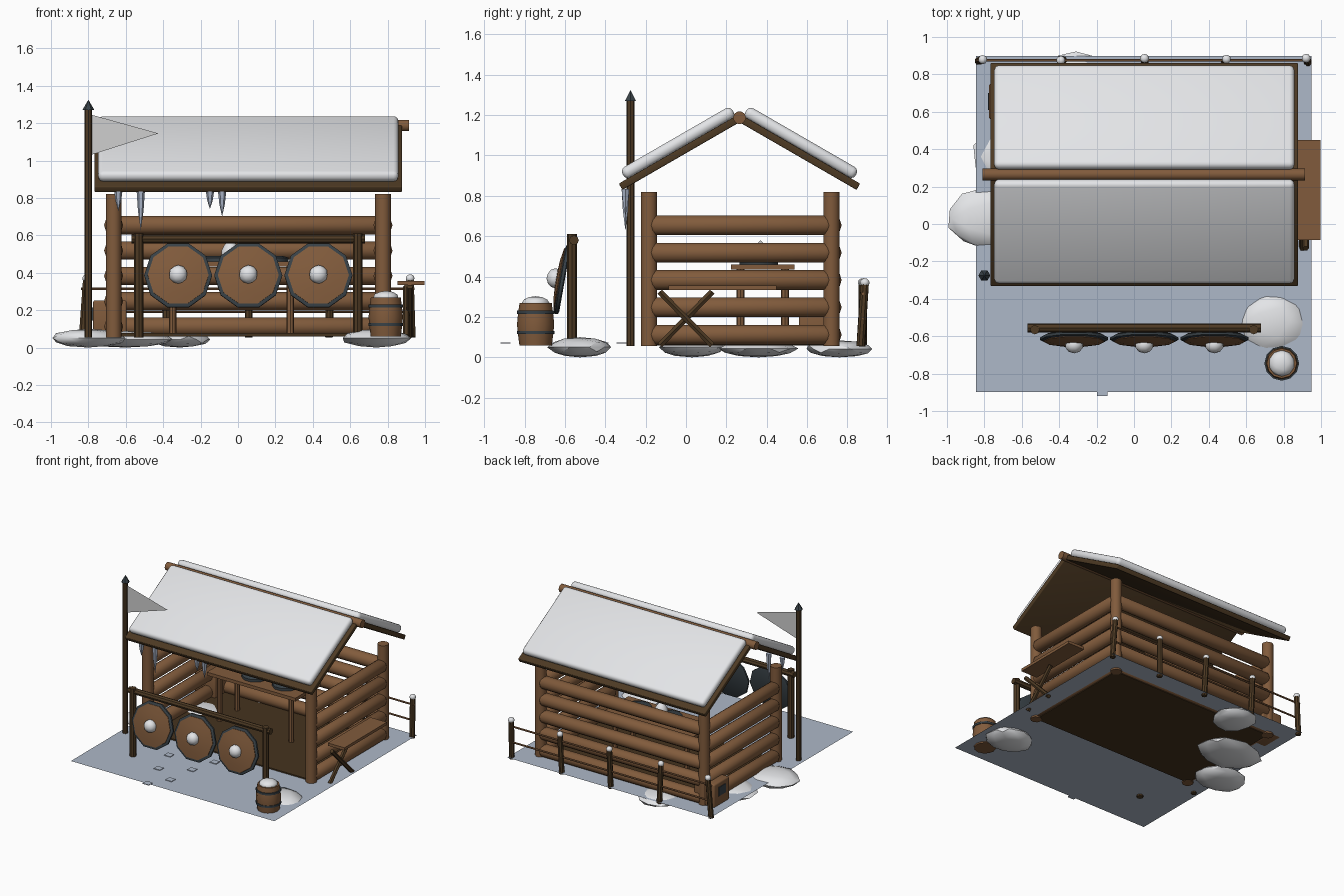
import bpy, bmesh, math, random
from mathutils import Vector, Matrix

random.seed(4)
if "Cube" in bpy.data.objects:
    bpy.data.objects.remove(bpy.data.objects["Cube"])


def material(name, r, g, b):
    m = bpy.data.materials.new(name)
    m.use_nodes = True
    m.diffuse_color = (r, g, b, 1)
    m.node_tree.nodes["Principled BSDF"].inputs["Base Color"].default_value = (r, g, b, 1)
    return m


WOOD = material("warm_wood", .22, .105, .045)
DARK = material("dark_wood", .075, .042, .017)
FLOOR = material("floor_wood", .06, .033, .013)
SNOW = material("snow", .78, .79, .81)
GROUND = material("icy_ground", .42, .48, .58)
IRON = material("iron", .04, .053, .062)
CLOTH = material("flag_cloth", .62, .62, .62)
ICE = material("ice", .42, .48, .6)


def finish(name, bm, mat, smooth=True):
    me = bpy.data.meshes.new(name)
    bmesh.ops.recalc_face_normals(bm, faces=bm.faces)
    bm.to_mesh(me)
    bm.free()
    me.materials.append(mat)
    if smooth:
        me.shade_smooth()
        me.set_sharp_from_angle(angle=math.radians(40))
    ob = bpy.data.objects.new(name, me)
    bpy.context.collection.objects.link(ob)
    return ob


def lathe(name, base, axis, profile, mat, n=10, turn=0.0, smooth=True):
    """Spin (radius, height) pairs around an axis that starts at base."""
    bm = bmesh.new()
    rot = Vector(axis).to_track_quat('Z', 'Y')
    rings = []
    for r, h in profile:
        ring = []
        for i in range(n):
            a = math.tau * i / n + turn
            ring.append(bm.verts.new(Vector(base) + rot @ Vector((r * math.cos(a), r * math.sin(a), h))))
        rings.append(ring)
    for lo, hi in zip(rings, rings[1:]):
        for i in range(n):
            bm.faces.new((lo[i], lo[i - 1], hi[i - 1], hi[i]))
    bm.faces.new(rings[0])
    bm.faces.new(rings[-1])
    bmesh.ops.remove_doubles(bm, verts=bm.verts, dist=1e-5)
    return finish(name, bm, mat, smooth)


def rod(name, p, q, r, mat, n=8, chamfer=0.0):
    d = Vector(q) - Vector(p)
    prof = [(r, 0), (r, d.length)]
    if chamfer:
        prof = [(r * .6, 0), (r, chamfer), (r, d.length - chamfer), (r * .6, d.length)]
    return lathe(name, p, d, prof, mat, n)


def box(name, centre, size, mat, tilt=0.0, bevel=0.0):
    bm = bmesh.new()
    bmesh.ops.create_cube(bm, size=1)
    bm.transform(Matrix.Translation(centre) @ Matrix.Rotation(tilt, 4, 'X') @ Matrix.Diagonal((*size, 1)))
    if bevel:
        bmesh.ops.bevel(bm, geom=bm.edges[:], offset=bevel, segments=3, profile=.5, affect='EDGES')
    return finish(name, bm, mat, bevel > 0)


def blob(name, centre, size, mat, rough=0.0, detail=2):
    bm = bmesh.new()
    bmesh.ops.create_icosphere(bm, subdivisions=detail, radius=1)
    for v in bm.verts:
        v.co.xy *= 1 + random.uniform(-rough, rough)
    bm.transform(Matrix.Translation(centre) @ Matrix.Diagonal((*size, 1)))
    return finish(name, bm, mat)


G = .068                                   # ground height
X0, X1, Y0, Y1 = -.665, .775, -.184, .72   # wall centre lines

# Ground and floor
bm = bmesh.new()
bmesh.ops.create_grid(bm, x_segments=1, y_segments=1, size=.897)
bm.transform(Matrix.Translation((.052, 0, G)))
finish("ground", bm, GROUND, False)
box("floor", ((X0 + X1) / 2, (Y0 + Y1) / 2, G), (X1 - X0, Y1 - Y0, .02), FLOOR)

# Footprints leading to the hut
for x, y in [(-.17, -.895), (-.07, -.75), (-.25, -.64), (-.04, -.52), (-.32, -.41), (.02, -.32)]:
    box("footprint", (x, y, G + .003), (.055, .05, .005), GROUND)

# Corner posts and log walls
for x in (X0, X1):
    for y in (Y0, Y1):
        rod("corner_post", (x, y, .055), (x, y, .82), .042, WOOD, 10)
for i in range(5):
    z = .112 + i * .1355
    for x in (X0, X1):
        rod("side_log", (x, Y0, z), (x, Y1, z), .051, WOOD, 10, .03)
    rod("back_log", (X0, Y1, z), (X1, Y1, z), .051, WOOD, 10, .03)

# Gable roof with snow slabs
PITCH = math.radians(30)
rod("ridge_beam", (-.81, .265, 1.187), (.915, .265, 1.187), .032, WOOD, 10)
for side in (-1, 1):
    down = Vector((0, side * math.cos(PITCH), -math.sin(PITCH)))
    up = Vector((0, side * math.sin(PITCH), math.cos(PITCH)))
    ridge = Vector((.055, .265, 1.185))
    box("roof_panel", ridge + down * .34, (1.645, .68, .036), DARK, -side * PITCH, .006)
    box("roof_snow", ridge + down * .325 + up * .046, (1.605, .63, .06), SNOW, -side * PITCH, .026)

# Icicles on the front eave
for x, tip in ((-.64, .73), (-.52, .625), (-.15, .74), (-.085, .7)):
    lathe("icicle", (x, -.3, .835), (0, 0, -1), [(.022, 0), (.015, (.835 - tip) * .5), (0, .835 - tip)], ICE, 6)

# Flagpole and pennant
rod("flagpole", (-.8, -.275, .055), (-.8, -.275, 1.275), .02, DARK)
lathe("flagpole_tip", (-.8, -.275, 1.27), (0, 0, 1), [(.032, 0), (0, .055)], IRON, 6)
bm = bmesh.new()
corners = [bm.verts.new(c) for c in ((-.785, -.275, 1.245), (-.785, -.275, 1.03), (-.425, -.275, 1.145))]
bm.faces.new(corners)
finish("pennant", bm, CLOTH, False)

# Shield rack
for x in (-.53, .64):
    rod("rack_post", (x, -.565, .055), (x, -.565, .61), .025, DARK)
rod("rack_beam", (-.57, -.555, .58), (.68, -.555, .58), .024, DARK)

# Shields leaning on the rack
lean = math.radians(10)
face_dir = Vector((0, -math.cos(lean), math.sin(lean)))
for x in (-.32, .055, .43):
    c = Vector((x, -.612, .385))
    lathe("shield_rim", c - face_dir * .012, face_dir, [(.17, 0), (.182, .006), (.182, .02), (.165, .026)], IRON, 10)
    lathe("shield_face", c, face_dir, [(.163, 0), (.163, .018), (.1, .028), (0, .034)], WOOD, 10)
    blob("shield_boss", c + face_dir * .035, (.05, .045, .05), SNOW)

# Barrel capped with snow
bx, by = .79, -.745
lathe("barrel", (bx, by, .058), (0, 0, 1),
      [(.08, 0), (.088, .06), (.092, .105), (.088, .15), (.08, .21)], WOOD, 12)
for z in (.115, .215):
    lathe("barrel_hoop", (bx, by, z), (0, 0, 1), [(.093, 0), (.093, .016)], IRON, 12)
blob("barrel_snow", (bx, by, .268), (.07, .07, .035), SNOW)

# Bench outside the right wall with crossed legs
box("bench_top", (.925, .182, .345), (.145, .535, .022), WOOD)
for s, x in ((-1, .9), (1, .918)):
    rod("bench_leg", (x, -.13 * s, .325), (x, .13 * s, .06), .017, DARK, 6)

# Table inside
box("table_top", (-.04, .38, .447), (.78, .315, .026), WOOD)
for x in (-.35, .28):
    for y in (.27, .49):
        rod("table_leg", (x, y, G), (x, y, .44), .02, WOOD)
for x in (-.1, .17):
    lathe("table_plate", (x, .36, .46), (0, 0, 1), [(.1, 0), (.1, .02), (.07, .03)], IRON, 10)
lathe("helmet", (-.04, .37, .485), (0, 0, 1), [(.05, 0), (.048, .035), (.032, .065), (0, .095)], SNOW, 10)

# Crate on the left wall
box("crate", (-.685, .655, .16), (.18, .19, .185), WOOD, bevel=.012)
box("crate_slot", (-.776, .655, .18), (.008, .09, .07), IRON)

# Back fence with snow-capped posts
for x in (-.82, -.385, .057, .49, .925):
    dx, dy = random.uniform(-.012, .012), random.uniform(-.012, .012)
    rod("fence_post", (x - dx, .875 - dy, .055), (x + dx, .875 + dy, .365), .021, DARK)
    blob("fence_post_snow", (x + dx, .875 + dy, .37), (.024, .024, .022), SNOW)
for z in (.19, .315):
    rod("fence_rail", (-.84, .875, z), (.945, .875, z), .007, WOOD, 6)

# Snow mounds
for x, y, w, d, h in ((-.8, .03, .2, .16, .05), (-.6, .36, .26, .19, .044),
                      (-.31, .76, .16, .17, .042), (.74, -.525, .185, .155, .05)):
    blob("snow_mound", (x, y, h), (w, d, h), SNOW, .06)
